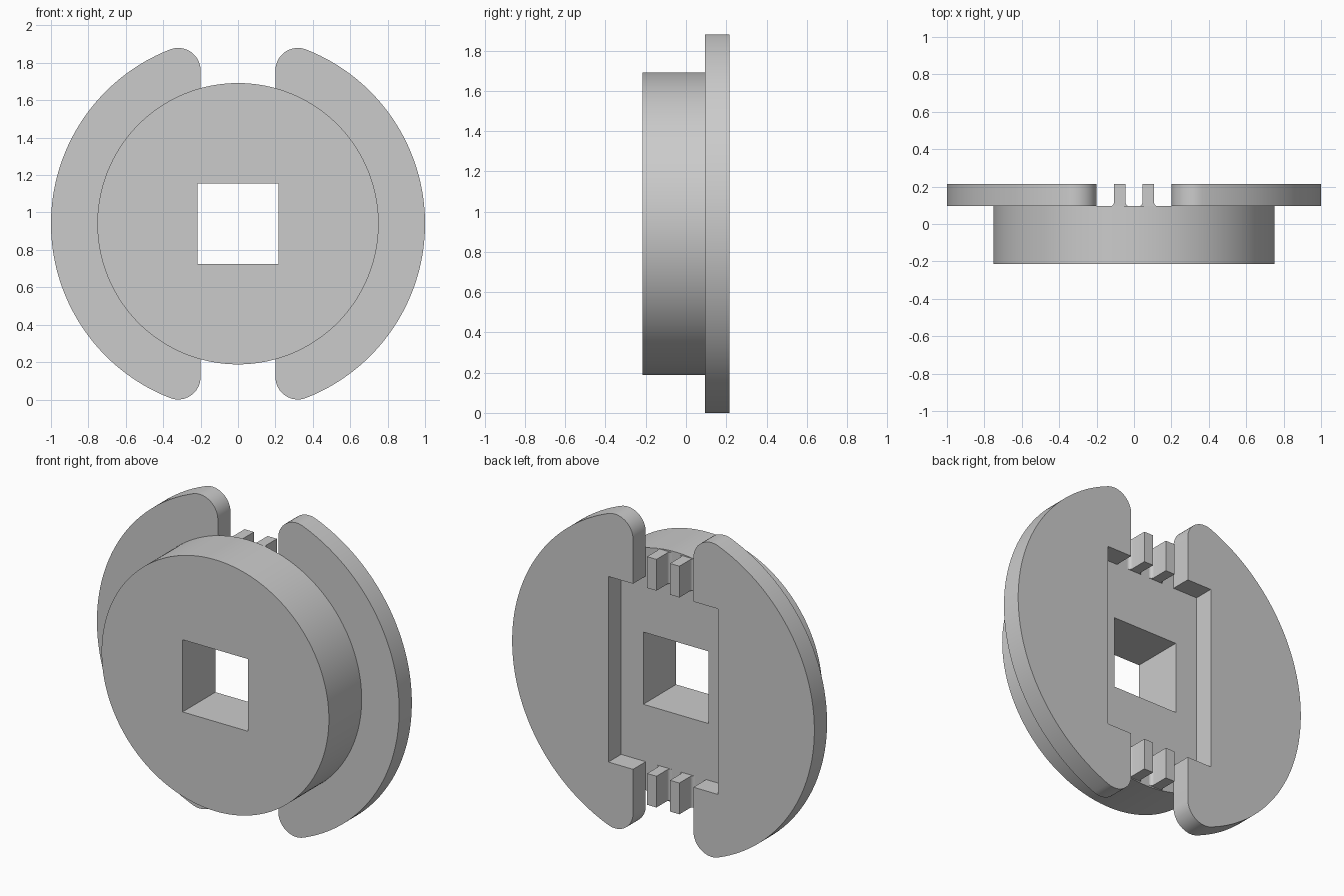
import bpy
import bmesh
from math import sin, cos, pi, sqrt, atan2

cube = bpy.data.objects.get("Cube")
if cube:
    bpy.data.objects.remove(cube, do_unlink=True)

# Main dimensions
CZ = 0.94                             # height of the axis
FRONT, STEP, BACK = -0.215, 0.095, 0.215
DISC_R, RIM_R, CORNER_R = 0.752, 1.0, 0.12
SLOT = 0.2                            # half width of the end slots
POCKET_X, POCKET_Z = 0.363, 0.555     # half size of the rear pocket
HOLE = 0.216                          # half size of the square hole
RIB_TOP, RIB_IN, RIB_OUT, FILLET = 0.742, 0.045, 0.107, 0.02

grey = bpy.data.materials.new("plain grey")
grey.use_nodes = True
colour = (0.6, 0.6, 0.6, 1)
grey.diffuse_color = colour
grey.node_tree.nodes["Principled BSDF"].inputs["Base Color"].default_value = colour


def arc(cx, cy, r, a0, a1, n):
    return [(cx + r * cos(a0 + (a1 - a0) * i / n),
             cy + r * sin(a0 + (a1 - a0) * i / n)) for i in range(n + 1)]


def extrude(name, loops, place, offset):
    """Fill flat outlines (the later ones are holes) and give them depth."""
    bm = bmesh.new()
    edges = []
    for loop in loops:
        vs = [bm.verts.new(place(*p)) for p in loop]
        edges += [bm.edges.new((v, vs[i - 1])) for i, v in enumerate(vs)]
    bmesh.ops.triangle_fill(bm, edges=edges, use_beauty=True)
    ext = bmesh.ops.extrude_face_region(bm, geom=bm.faces[:], use_keep_orig=True)
    moved = [g for g in ext["geom"] if isinstance(g, bmesh.types.BMVert)]
    bmesh.ops.translate(bm, verts=moved, vec=offset)
    bmesh.ops.recalc_face_normals(bm, faces=bm.faces[:])
    mesh = bpy.data.meshes.new(name)
    bm.to_mesh(mesh)
    bm.free()
    mesh.materials.append(grey)
    ob = bpy.data.objects.new(name, mesh)
    bpy.context.collection.objects.link(ob)
    bpy.ops.object.select_all(action="DESELECT")
    ob.select_set(True)
    bpy.context.view_layer.objects.active = ob
    bpy.ops.object.shade_smooth_by_angle()
    return ob


# Front disc with a square hole
circle = arc(0, 0, DISC_R, 0, 2 * pi, 160)[:-1]
square = [(-HOLE, -HOLE), (HOLE, -HOLE), (HOLE, HOLE), (-HOLE, HOLE)]
extrude("front_disc", [circle, square],
        lambda x, z: (x, FRONT, CZ + z), (0, STEP - FRONT, 0))

# Rear flange: two lobes with rounded ends around a rectangular pocket
corner_x = SLOT + CORNER_R
corner_z = sqrt((RIM_R - CORNER_R) ** 2 - corner_x ** 2)
meet = atan2(corner_z, corner_x)
lobe = arc(0, 0, RIM_R, -meet, meet, 90)
lobe += arc(corner_x, corner_z, CORNER_R, meet, pi, 16)[1:]
lobe += [(SLOT, POCKET_Z), (POCKET_X, POCKET_Z),
         (POCKET_X, -POCKET_Z), (SLOT, -POCKET_Z)]
lobe += arc(corner_x, -corner_z, CORNER_R, pi, 2 * pi - meet, 16)[:-1]
for side, s in (("left", 1), ("right", -1)):
    extrude(side + "_flange_lobe", [lobe],
            lambda x, z: (s * x, STEP, CZ + z), (0, BACK - STEP, 0))

# Ribs in the end slots, flared where they meet the disc
rib = [(RIB_IN, BACK)]
rib += arc(RIB_IN - FILLET, STEP + FILLET, FILLET, 0, -pi / 2, 6)
rib += arc(RIB_OUT + FILLET, STEP + FILLET, FILLET, -pi / 2, -pi, 6)
rib += [(RIB_OUT, BACK)]
for end, t in (("top", 1), ("bottom", -1)):
    for side, s in (("left", 1), ("right", -1)):
        extrude(end + "_" + side + "_rib", [rib],
                lambda x, y: (s * x, y, CZ + t * POCKET_Z),
                (0, 0, t * (RIB_TOP - POCKET_Z)))
